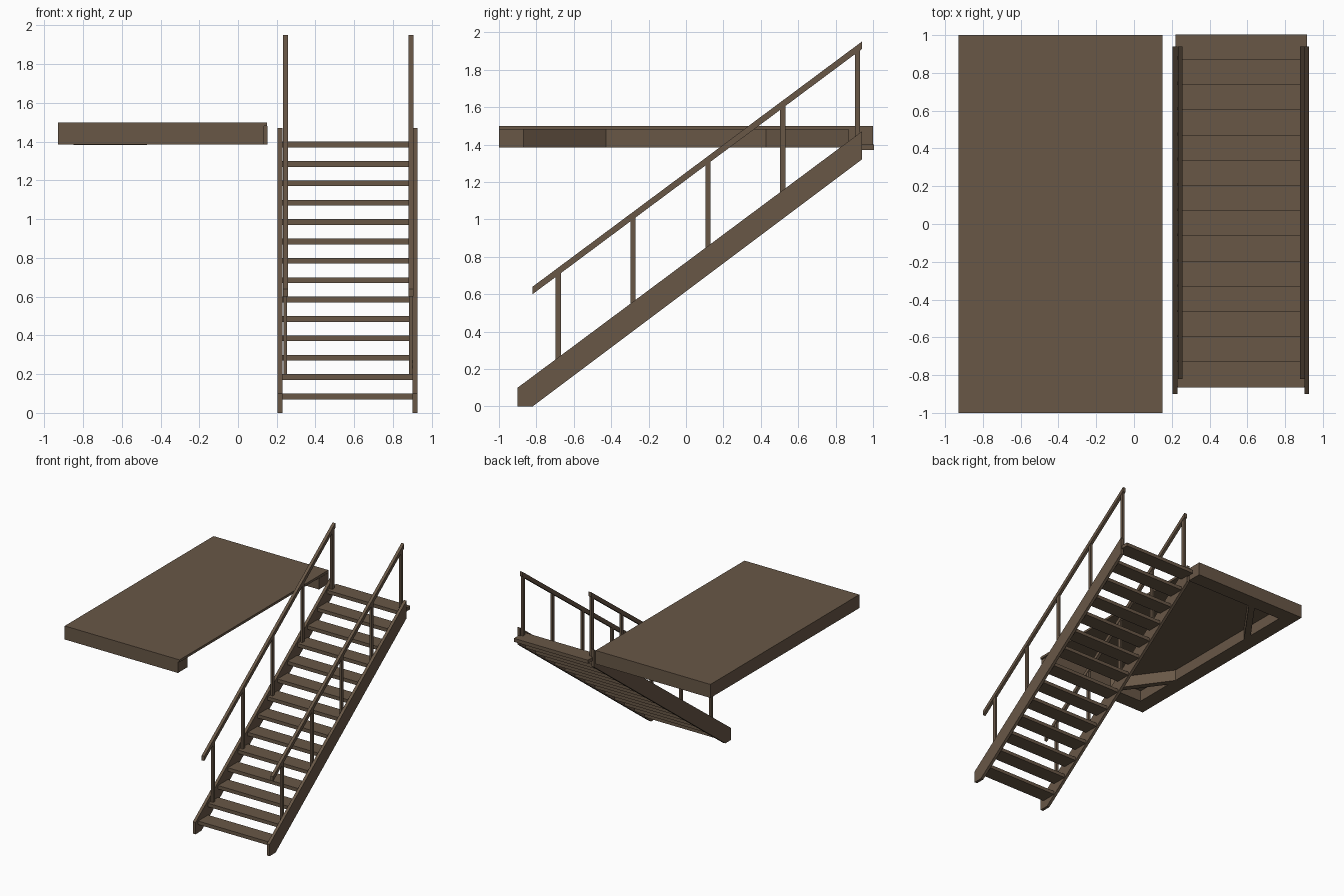
import bpy
from mathutils import Vector

if "Cube" in bpy.data.objects:
    bpy.data.objects.remove(bpy.data.objects["Cube"])

wood = bpy.data.materials.new("dark_brown_wood")
wood.diffuse_color = (0.14, 0.096, 0.062, 1)
wood.use_nodes = True
wood.node_tree.nodes["Principled BSDF"].inputs["Base Color"].default_value = wood.diffuse_color


def prism(name, pts, axis, lo, hi):
    """Extrude a 2D profile along x (points are y,z) or z (points are x,y)."""
    def place(p, d):
        return (d, p[0], p[1]) if axis == 'x' else (p[0], p[1], d)
    n = len(pts)
    verts = [place(p, lo) for p in pts] + [place(p, hi) for p in pts]
    faces = [tuple(range(n))[::-1], tuple(range(n, 2 * n))]
    faces += [(i, (i + 1) % n, (i + 1) % n + n, i + n) for i in range(n)]
    area = sum(pts[i][0] * pts[(i + 1) % n][1] - pts[(i + 1) % n][0] * pts[i][1]
               for i in range(n))
    if area < 0:
        faces = [f[::-1] for f in faces]
    me = bpy.data.meshes.new(name)
    me.from_pydata(verts, [], faces)
    me.materials.append(wood)
    ob = bpy.data.objects.new(name, me)
    bpy.context.collection.objects.link(ob)
    return ob


def box(name, x0, x1, y0, y1, z0, z1):
    return prism(name, [(x0, y0), (x1, y0), (x1, y1), (x0, y1)], 'z', z0, z1)


def brace(name, a, b, width, z0, z1):
    a, b = Vector(a), Vector(b)
    d = (b - a).normalized()
    s = Vector((-d.y, d.x)) * width / 2
    return prism(name, [a - s, b - s, b + s, a + s], 'z', z0, z1)


# Landing: deck on a U-shaped frame, open towards the stairs
box("landing_deck", -0.93, 0.15, -1, 1, 1.48, 1.50)
box("landing_front_beam", -0.93, 0.135, -1, -0.87, 1.385, 1.48)
box("landing_back_beam", -0.93, 0.152, 0.87, 1, 1.385, 1.48)
box("landing_left_beam", -0.93, -0.80, -0.87, 0.87, 1.385, 1.48)
for name, s in (("front", -1), ("back", 1)):
    brace(f"landing_{name}_brace", (-0.83, s * 0.43), (-0.49, s * 0.90),
          0.05, 1.383, 1.48)

# Treads
RUN = 1.735 / 13
for i in range(14):
    y = -0.865 + RUN * i
    z = 0.1 * (i + 1)
    box(f"tread_{i + 1}", 0.22, 0.916, y, y + 0.134, z - 0.03, z)

# Stringers, handrails and posts on both sides
stringer = [(-0.9, 0), (-0.82, 0), (0.94, 1.32), (0.94, 1.47), (-0.9, 0.10)]
rail = [(-0.82, 0.60), (0.94, 1.91), (0.94, 1.95), (-0.82, 0.64)]
slope = 1.31 / 1.76
for side, sx, rx in (("left", 0.205, 0.232), ("right", 0.902, 0.88)):
    prism(f"{side}_stringer", stringer, 'x', sx, sx + 0.025)
    prism(f"{side}_handrail", rail, 'x', rx, rx + 0.025)
    for k in range(5):
        y = -0.683 + 0.4 * k
        top = 0.62 + slope * (y + 0.82)
        box(f"{side}_post_{k + 1}", rx + 0.003, rx + 0.022,
            y - 0.014, y + 0.014, 0.2 + 0.3 * k, top)
